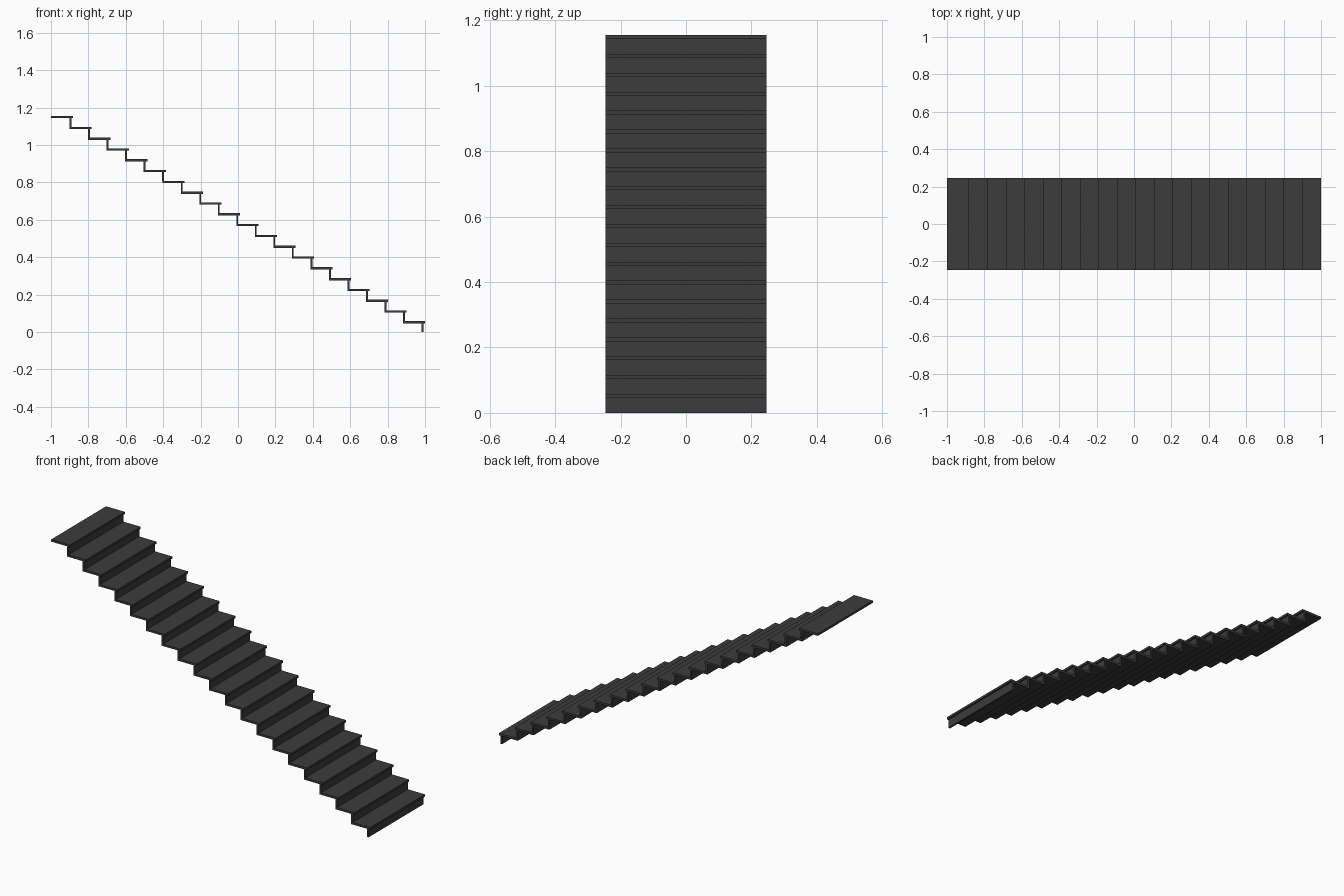
import bpy

if "Cube" in bpy.data.objects:
    bpy.data.objects.remove(bpy.data.objects["Cube"])

STEPS = 20
RUN, RISE = 0.099, 0.05775
DEPTH, WIDTH = 0.118, 0.492
TREAD_T, RISER_T = 0.012, 0.010

dark = bpy.data.materials.new("dark_metal")
dark.diffuse_color = (0.045, 0.045, 0.045, 1)
dark.use_nodes = True
dark.node_tree.nodes["Principled BSDF"].inputs["Base Color"].default_value = dark.diffuse_color


def box(name, x0, x1, z0, z1):
    bpy.ops.mesh.primitive_cube_add(size=1, location=((x0 + x1) / 2, 0, (z0 + z1) / 2))
    ob = bpy.context.object
    ob.name = name
    ob.scale = (x1 - x0, WIDTH, z1 - z0)
    bpy.ops.object.transform_apply(location=False, rotation=False, scale=True)
    ob.data.materials.append(dark)


for i in range(STEPS):
    nose = 1.0 - i * RUN
    top = (i + 1) * RISE
    back = nose - (DEPTH - RUN)
    # overhanging tread
    box(f"tread_{i + 1}", nose - DEPTH, nose, top - TREAD_T, top)
    # riser from the tread below up to this tread's underside
    box(f"riser_{i + 1}", back, back + RISER_T, top - RISE, top - TREAD_T)
